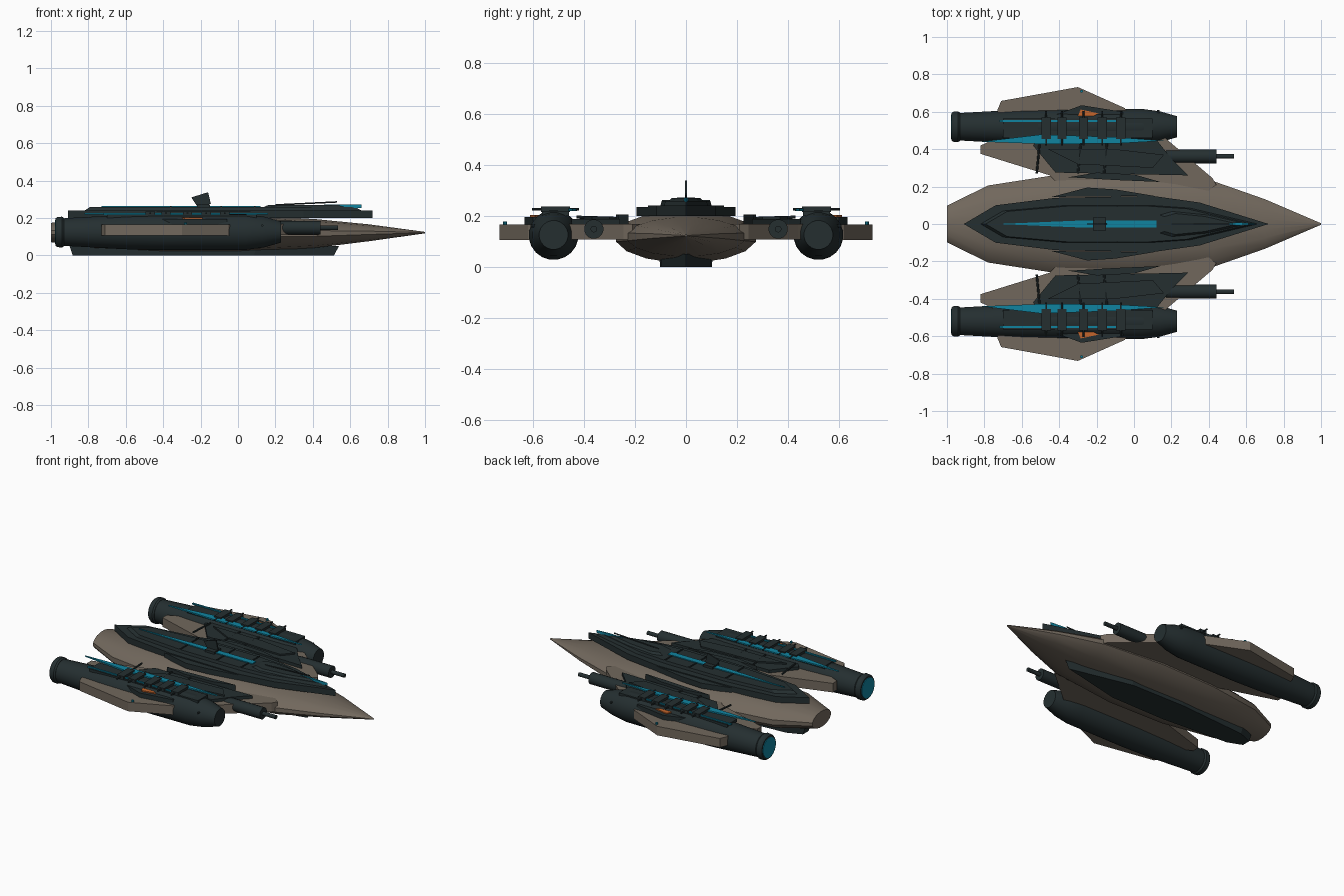
import bpy, bmesh, math
from mathutils import Vector

if "Cube" in bpy.data.objects:
    bpy.data.objects.remove(bpy.data.objects["Cube"], do_unlink=True)


def material(name, r, g, b):
    m = bpy.data.materials.new(name)
    m.use_nodes = True
    m.diffuse_color = (r, g, b, 1)
    m.node_tree.nodes["Principled BSDF"].inputs["Base Color"].default_value = (r, g, b, 1)
    return m


DARK = material("dark_slate", 0.018, 0.028, 0.03)
TAN = material("warm_grey", 0.165, 0.137, 0.108)
CYAN = material("glow_cyan", 0.005, 0.23, 0.35)
ORANGE = material("orange", 0.55, 0.13, 0.025)


def finish(bm, name, mat, smooth=False):
    bmesh.ops.recalc_face_normals(bm, faces=bm.faces)
    me = bpy.data.meshes.new(name)
    bm.to_mesh(me)
    bm.free()
    me.materials.append(mat)
    ob = bpy.data.objects.new(name, me)
    bpy.context.collection.objects.link(ob)
    if smooth:
        bpy.ops.object.select_all(action='DESELECT')
        ob.select_set(True)
        bpy.context.view_layer.objects.active = ob
        bpy.ops.object.shade_smooth_by_angle(angle=math.radians(25))
    return ob


def bridge(bm, rings):
    """Skin a list of equal-length rings and cap both ends."""
    vs = [[bm.verts.new(p) for p in r] for r in rings]
    n = len(vs[0])
    for a, b in zip(vs, vs[1:]):
        for i in range(n):
            bm.faces.new((a[i], a[(i + 1) % n], b[(i + 1) % n], b[i]))
    bm.faces.new(vs[0])
    bm.faces.new(vs[-1])


def plate(name, outline, z0, z1, mat, side=1, top=1.0):
    """Flat slab; top below 1 shrinks the upper outline into a bevel."""
    bm = bmesh.new()
    n = len(outline)
    cx = sum(p[0] for p in outline) / n
    cy = sum(p[1] for p in outline) / n
    low = [(x, y * side, z0) for x, y in outline]
    high = [(cx + (x - cx) * top, (cy + (y - cy) * top) * side, z1) for x, y in outline]
    bridge(bm, [low, high])
    return finish(bm, name, mat)


def mirrored(half):
    """Close a half outline across the centre line."""
    return half + [(x, -y) for x, y in reversed(half) if y > 0]


def box(name, x0, x1, y0, y1, z0, z1, mat, side=1):
    return plate(name, [(x0, y0), (x1, y0), (x1, y1), (x0, y1)], z0, z1, mat, side)


def loft(name, sections, n, mat, y=0):
    """Elliptical body from (x, half width, bottom, top) stations."""
    bm = bmesh.new()
    rings = []
    for x, w, zb, zt in sections:
        ring = []
        for i in range(n):
            a = 2 * math.pi * (i + 0.5) / n
            ring.append((x, y + w * math.cos(a), (zb + zt) / 2 + (zt - zb) / 2 * math.sin(a)))
        rings.append(ring)
    bridge(bm, rings)
    return finish(bm, name, mat, True)


def tube(name, stations, y, z, mat, n=20):
    return loft(name, [(x, r, z - r, z + r) for x, r in stations], n, mat, y)


def rod(name, a, b, r, mat):
    bm = bmesh.new()
    a, b = Vector(a), Vector(b)
    q = (b - a).to_track_quat('Z', 'Y')
    circle = [Vector((r * math.cos(t * math.pi / 4), r * math.sin(t * math.pi / 4), 0)) for t in range(8)]
    bridge(bm, [[p + q @ c for c in circle] for p in (a, b)])
    return finish(bm, name, mat)


# Main hull
loft("hull", [(-1, .10, .07, .175), (-.78, .21, .035, .205), (-.4, .27, .015, .222),
              (0, .28, .015, .222), (.42, .235, .04, .195), (.7, .135, .075, .167),
              (1, .004, .118, .126)], 16, TAN)

# Belly keel, widest at its upper edge
plate("belly_keel", mirrored([(-.9, .03), (-.8, .07), (-.3, .105), (.1, .10), (.54, 0)]),
      0.05, 0.0, DARK, top=.97)

# Deck layers
plate("deck_lower", mirrored([(-.91, 0), (-.74, .10), (-.42, .14), (.1, .15), (.35, .115), (.72, 0)]),
      .2, .24, DARK)
plate("deck_upper", mirrored([(-.82, 0), (-.7, .07), (-.36, .10), (.08, .10), (.3, .085), (.66, 0)]),
      .24, .258, DARK, top=.96)
plate("canopy", mirrored([(.13, .05), (.2, .07), (.4, .05), (.62, 0)]), .255, .27, DARK, top=.8)
plate("deck_stripe", mirrored([(-.73, 0), (-.3, .018), (.12, .02)]), .258, .264, CYAN)
plate("nose_stripe", mirrored([(.46, 0), (.56, .008), (.66, 0)]), .254, .272, CYAN)
for x in (-.36, -.09, .09):
    box("deck_crossbar", x - .004, x + .004, -.095, .095, .256, .263, DARK)
rod("antenna", (.2, 0, .27), (.53, 0, .286), .004, DARK)

# Mast on the deck
box("mast_base", -.22, -.15, -.035, .035, .255, .273, DARK)
bm = bmesh.new()
fin = [(-.25, .31), (-.16, .338), (-.145, .275), (-.22, .265)]
bridge(bm, [[(x, y, z) for x, z in fin] for y in (-.004, .004)])
finish(bm, "mast_fin", DARK)

for s, label in ((1, "left"), (-1, "right")):
    def part(name):
        return label + "_" + name

    # Wing running from the hull through the engine
    plate(part("wing_inner"), [(-.82, .42), (-.82, .375), (-.45, .26), (-.3, .1), (.3, .1),
                               (.44, .21), (.42, .245), (.19, .44), (.1, .52), (-.6, .52)],
          .108, .168, TAN, s)
    plate(part("wing_outer"), [(-.73, .55), (-.73, .61), (-.71, .658), (-.3, .732), (-.05, .62), (.0, .55)],
          .106, .166, TAN, s)
    rod(part("wing_light"), (-.28, .71 * s, .16), (-.28, .71 * s, .177), .008, CYAN)

    # Pylon cover and strakes beside the deck
    plate(part("pylon_cover"), [(-.54, .42), (-.42, .275), (.29, .26), (.2, .35), (.12, .45), (-.5, .46)],
          .165, .188, DARK, s)
    plate(part("pylon_panel"), [(-.46, .40), (-.3, .32), (.1, .30), (.16, .37), (-.1, .40)],
          .188, .198, DARK, s)
    plate(part("outer_strake"), [(-.35, .25), (-.2, .275), (.0, .265), (.14, .225), (-.1, .235)],
          .16, .205, DARK, s)
    plate(part("inner_strake"), [(-.44, .145), (-.25, .195), (-.1, .185), (.11, .15)],
          .2, .235, DARK, s)
    for x in (-.52, -.3, -.16):
        rod(part("pylon_pipe"), (x, .27 * s, .19), (x + .015, .43 * s, .195), .006, DARK)

    # Engine pod with nozzle
    y = .52 * s
    tube(part("engine"), [(-.94, .074), (-.6, .093), (-.4, .098), (.04, .097), (.14, .083), (.23, .057)],
         y, .125, DARK)
    tube(part("nozzle_ring"), [(-.975, .075), (-.965, .082), (-.94, .083), (-.93, .076)], y, .125, DARK)
    tube(part("nozzle_glow"), [(-.979, .066), (-.974, .066)], y, .125, CYAN)
    rod(part("engine_rod"), (.13, .37 * s, .16), (.13, .61 * s, .16), .006, DARK)

    # Engine spine, glowing blades and cross ribs
    box(part("engine_spine"), -.7, .1, .46, .565, .2, .219, DARK, s)
    plate(part("glow_blade"), [(-.82, .44), (-.5, .478), (-.1, .465), (.16, .445), (-.1, .43), (-.5, .428)],
          .219, .228, CYAN, s)
    box(part("glow_strip"), -.72, -.09, .545, .556, .217, .226, CYAN, s)
    for x in (-.47, -.385, -.27, -.17, -.07):
        box(part("engine_rib"), x - .025, x + .025, .455, .57, .216, .236, DARK, s)
        rod(part("rib_bar"), (x, .42 * s, .226), (x, .605 * s, .226), .005, DARK)

    # Side panel with its marker
    plate(part("side_panel"), [(-.43, .58), (-.28, .635), (-.06, .6), (-.06, .57)], .165, .196, DARK, s)
    plate(part("marker"), [(-.3, .578), (-.285, .612), (-.19, .592), (-.22, .575)], .196, .203, ORANGE, s)

    # Gun under the wing's leading edge
    tube(part("gun_body"), [(.1, .03), (.2, .038), (.44, .038)], .362 * s, .148, DARK, 16)
    tube(part("gun_barrel"), [(.44, .013), (.535, .013)], .362 * s, .148, DARK, 12)
